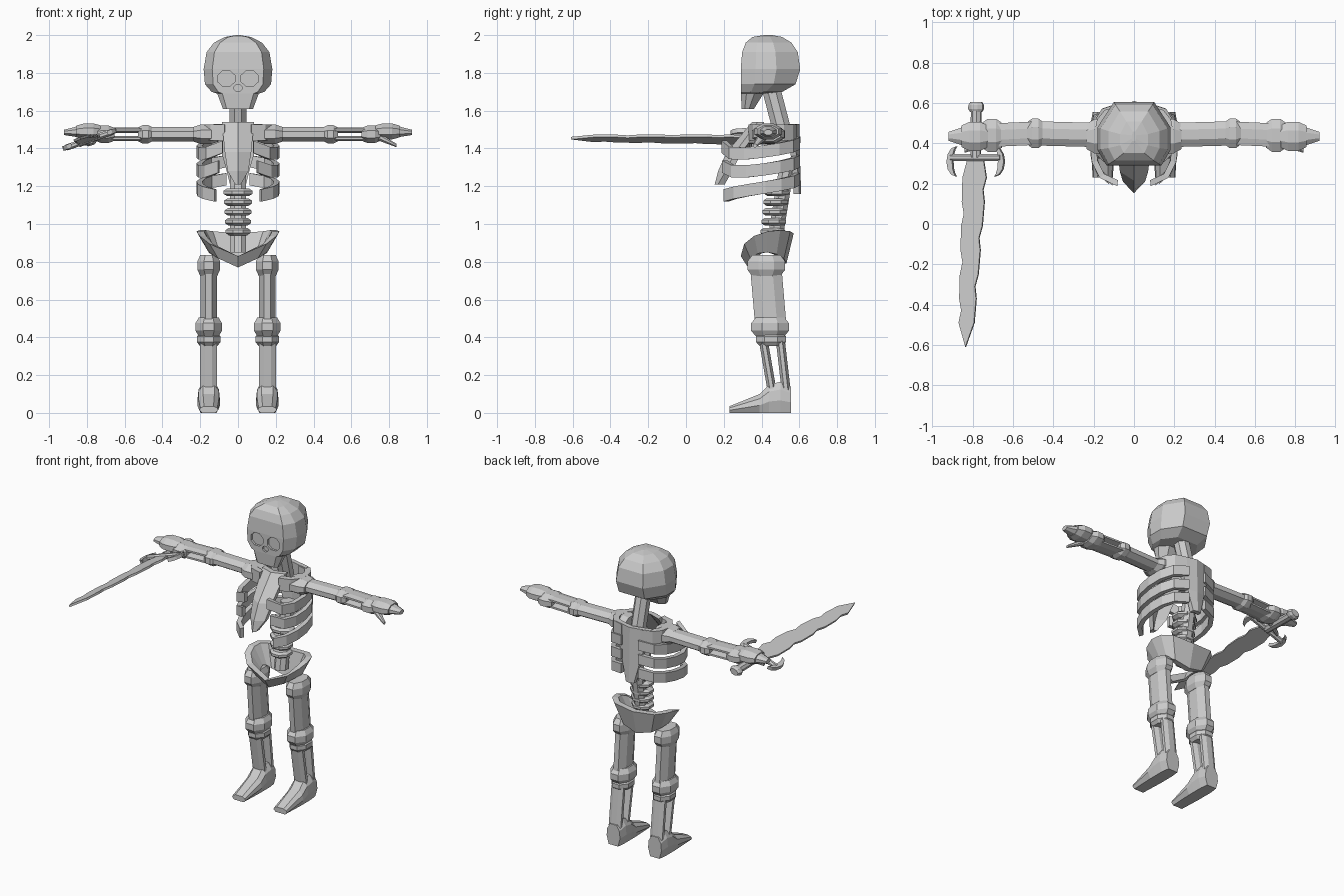
import bpy, bmesh
from math import sin, cos, pi, sqrt
from mathutils import Vector

default_cube = bpy.data.objects.get("Cube")
if default_cube:
    bpy.data.objects.remove(default_cube, do_unlink=True)

GREY = (.6, .6, .6, 1)
bone_grey = bpy.data.materials.new("bone_grey")
bone_grey.use_nodes = True
bone_grey.diffuse_color = GREY
bone_grey.node_tree.nodes["Principled BSDF"].inputs["Base Color"].default_value = GREY


def loft(name, rings, mirror=False):
    """Skin a list of equal rings, cap both ends, optionally mirror across x."""
    bm = bmesh.new()
    rows = [[bm.verts.new(point) for point in ring] for ring in rings]
    count = len(rows[0])
    for low, high in zip(rows, rows[1:]):
        for i in range(count):
            j = (i + 1) % count
            bm.faces.new((low[i], low[j], high[j], high[i]))
    bm.faces.new(rows[0])
    bm.faces.new(rows[-1])
    bmesh.ops.recalc_face_normals(bm, faces=bm.faces)
    mesh = bpy.data.meshes.new(name)
    bm.to_mesh(mesh)
    bm.free()
    mesh.materials.append(bone_grey)
    obj = bpy.data.objects.new(name, mesh)
    bpy.context.collection.objects.link(obj)
    if mirror:
        obj.modifiers.new("mirror", "MIRROR")
    return obj


def octagon(axis, centre, a, b):
    """Eight-sided ring facing an axis, with flats at distances a and b."""
    ring = []
    for i in range(8):
        angle = (i + .5) * pi / 4
        offset = [a * cos(angle) / cos(pi / 8), b * sin(angle) / cos(pi / 8)]
        offset.insert("xyz".index(axis), 0)
        ring.append(Vector(centre) + Vector(offset))
    return ring


def shaft(name, axis, start, end, a, b, taper=1, mirror=True):
    """Straight bone between two points."""
    return loft(name, [octagon(axis, start, a, b), octagon(axis, end, a * taper, b * taper)], mirror)


def knob(name, axis, centre, a, b, length, mirror=True):
    """Bevelled joint, thinner at both ends."""
    step = Vector([length / 2 if letter == axis else 0 for letter in "xyz"])
    profile = ((-1, .75), (-.4, 1), (.4, 1), (1, .75))
    return loft(name, [octagon(axis, Vector(centre) + step * along, a * size, b * size)
                       for along, size in profile], mirror)


def arch(name, width, back, front, span, thick, level, lean=1):
    """Strip bent from back to front; level gives its height and depth, lean draws in its foot."""
    middle, reach = (back + front) / 2, (back - front) / 2
    start, stop = span
    steps = 6

    def place(f):
        return Vector((width * sqrt(max(sin(pi * f), 0)), middle + reach * cos(pi * f)))

    rings = []
    for i in range(steps + 1):
        f = start + (stop - start) * i / steps
        z, depth = level(f)
        along = place(min(f + .05, 1)) - place(max(f - .05, 0))
        side = Vector((-along.y, along.x)).normalized() * thick / 2
        if f in (0, 1):
            side.x = 0
        top = place(f)
        foot = Vector((top.x * lean, middle + (top.y - middle) * lean))
        rings.append([(*(top + side), z + depth / 2), (*(top - side), z + depth / 2),
                      (*(foot - side), z - depth / 2), (*(foot + side), z - depth / 2)])
    return loft(name, rings, True)


def folded_plate(name, stations, thick):
    """Plate with a centre crease from (z, half width, crease y, edge y)."""
    return loft(name, [[(-w, edge, z), (0, crease, z), (w, edge, z), (w, edge + thick, z),
                        (0, crease + thick, z), (-w, edge + thick, z)]
                       for z, w, crease, edge in stations])


def both_sides(half):
    """Complete a half outline of (x, y, z) points with its reflection."""
    return half + [(-x, y, z) for x, y, z in reversed(half)]


# Skull: jaw stations, then a rounded dome
def skull_ring(z, w, front, back):
    deep = back - front
    return both_sides([(w * .75, front, z), (w, front + deep / 4, z),
                       (w, front + deep * .6, z), (w * .55, back, z)])


head = [(1.61, .08, .295, .36), (1.69, .11, .29, .41), (1.7, .14, .29, .51), (1.74, .175, .29, .58)]
for rise in (.1, .55, .8, .95, .999):
    size = sqrt(1 - rise ** 3)
    head.append((1.8 + rise / 5, .182 * size, .45 - .16 * sqrt(size), .45 + .155 * size))
skull = loft("skull", [skull_ring(*station) for station in head])

# Eye sockets and nose hole
eye = shaft("eye_cutter", "y", (.062, .2, 1.77), (.062, .305, 1.77), .045, .042)
nose = shaft("nose_cutter", "y", (0, .2, 1.72), (0, .305, 1.72), .02, .018, mirror=False)
for cutter in (eye, nose):
    cutter.hide_render = True
    cutter.hide_viewport = True
    cut = skull.modifiers.new("cut", "BOOLEAN")
    cut.object = cutter
    cut.solver = "EXACT"

# Neck and lower spine
shaft("neck", "z", (0, .52, 1.45), (0, .45, 1.72), .045, .05, mirror=False)
shaft("spine_core", "z", (0, .46, .85), (0, .53, 1.28), .042, .04, mirror=False)
for i in range(5):
    knob("vertebra", "z", (0, .46 + i * .005, .96 + i * .052), .065 + i * .003, .065, .04, False)

# Rib cage
folded_plate("sternum", [(1.54, .085, .35, .38), (1.38, .07, .215, .26),
                         (1.28, .055, .17, .21), (1.21, .015, .152, .17)], .035)
folded_plate("back_plate", [(1.53, .13, .57, .54), (1.3, .065, .575, .56), (1.16, .03, .58, .57)], .03)
arch("collar", .175, .57, .35, (.05, .95), .04, lambda f: (1.485, .085))
for i, (label, lift) in enumerate((("upper", .1), ("middle", .1), ("lower", 0))):
    arch(label + "_rib", .205, .59, .2, (.03, .95 - i * .03), .03,
         lambda f: (1.43 - i * .095 - f * .1 + lift * f ** 6, .065))

# Pelvis: a bowl, tall at the back and thin at the front
arch("pelvis", .2, .55, .31, (0, 1), .04,
     lambda f: (.87 + .04 * sin(pi * f) - .07 * f ** 4, .16 - f * .1), lean=.68)

# Legs
LEG = .155
knob("hip", "z", (LEG, .425, .78), .06, .1, .11)
shaft("thigh", "z", (LEG, .42, .8), (LEG, .45, .45), .043, .083)
knob("knee", "z", (LEG, .445, .455), .07, .1, .1)
knob("knee_base", "z", (LEG, .45, .39), .063, .08, .07)
shaft("shin", "z", (LEG, .41, .38), (LEG, .455, .12), .045, .024)
shaft("calf", "z", (LEG, .5, .38), (LEG, .53, .12), .045, .024)


# Feet
def foot_ring(y, w, h):
    ring = both_sides([(w * .7, y, 0), (w, y, h * .4), (w * .9, y, h * .75), (w * .5, y, h)])
    return [(LEG + x, y, z) for x, y, z in ring]


loft("foot", [foot_ring(*station) for station in (
    (.555, .05, .14), (.5, .06, .165), (.44, .06, .15), (.39, .06, .1), (.23, .05, .035))], True)

# Arms
ARM = 1.475
knob("shoulder", "x", (.17, .435, ARM), .085, .052, .13)
shaft("upper_arm", "x", (.12, .44, ARM), (.5, .45, ARM), .06, .038)
knob("elbow", "x", (.49, .45, ARM), .073, .048, .08)
for label, shift in (("upper", .022), ("lower", -.022)):
    shaft(label + "_forearm_bone", "x", (.5, .45, ARM + shift), (.72, .44, ARM + shift), .058, .014)
knob("wrist", "x", (.705, .44, ARM), .082, .046, .1)

# Hands
knob("palm", "x", (.79, .435, 1.49), .072, .042, .13)
shaft("fingers", "x", (.82, .435, 1.49), (.92, .435, 1.485), .055, .035, .4)
shaft("thumb", "x", (.74, .41, 1.465), (.84, .365, 1.415), .028, .022, .4)


# Sword, drawn flat around its grip and then rolled in the hand
def in_hand(obj):
    obj.location = (-.785, .33, 1.447)
    obj.rotation_euler = (-.025, -.33, 0)


def flat_part(name, outline, thick):
    in_hand(loft(name, [[(x, y, z) for x, y in outline] for z in (-thick / 2, thick / 2)]))


# Blade edges taper, with a nick at every fourth step
edges = {-1: [], 1: []}
for i in range(13):
    along = .1 + i * .06
    for side in edges:
        nick = .012 if (i + side) % 4 == 2 else 0
        half_width = .065 - along * .03 - nick
        edges[side].append((side * half_width - along * .05, -along))
flat_part("blade", [(-.04, 0)] + edges[-1] + [(-.045, -.94)] + edges[1][::-1] + [(.04, 0)], .014)

# Crossguard with a crescent at each end
in_hand(shaft("crossguard", "x", (-.13, 0, 0), (.13, 0, 0), .018, .016, mirror=False))
for label, side in (("left", 1), ("right", -1)):
    arc = [pi * i / 6 for i in range(-3, 4)]
    outer = [(side * (.1 + .05 * cos(t)), .075 * sin(t) - .02) for t in arc]
    inner = [(side * (.1 + .02 * cos(t)), .07 * sin(t) - .02) for t in arc[-2:0:-1]]
    flat_part(label + "_guard_hook", outer + inner, .024)

# Handle and pommel
in_hand(shaft("sword_handle", "y", (0, 0, 0), (0, .24, 0), .025, .022, mirror=False))
in_hand(knob("pommel", "y", (0, .25, 0), .038, .026, .05, False))
